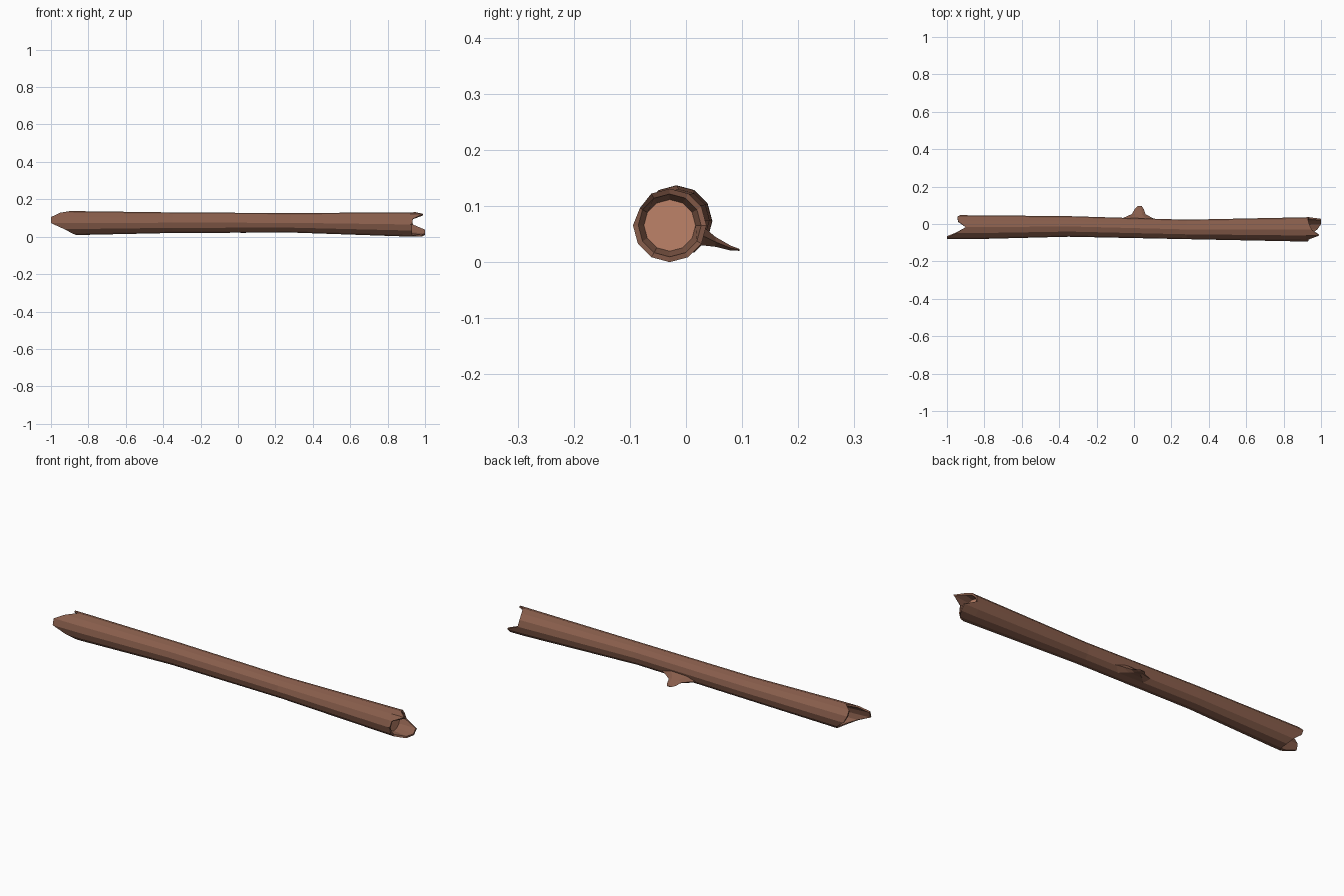
import bpy, bmesh, math

if "Cube" in bpy.data.objects:
    bpy.data.objects.remove(bpy.data.objects["Cube"])


def material(name, rgb):
    m = bpy.data.materials.new(name)
    m.diffuse_color = (*rgb, 1)
    m.use_nodes = True
    m.node_tree.nodes["Principled BSDF"].inputs["Base Color"].default_value = m.diffuse_color
    return m


BARK = material("brown bark", (0.25, 0.112, 0.072))
WOOD = material("pale cut wood", (0.51, 0.225, 0.14))
N = 12


def ring(bm, centre, r, xs, dent=None):
    """Ring of bark vertices round the x axis; xs is one x or one per side."""
    y, z = centre
    out = []
    for k in range(N):
        a = math.tau * k / N
        x = xs[k] if isinstance(xs, list) else xs
        q = r * (0.94 if k == dent else 1)
        out.append(bm.verts.new((x, y + q * math.cos(a), z + q * math.sin(a))))
    return out


def bridge(bm, rings):
    for a, b in zip(rings, rings[1:]):
        n = len(a)
        for k in range(n):
            bm.faces.new((a[k], a[(k + 1) % n], b[(k + 1) % n], b[k]))


def finish(bm, name, mats):
    bmesh.ops.recalc_face_normals(bm, faces=bm.faces)
    me = bpy.data.meshes.new(name)
    bm.to_mesh(me)
    bm.free()
    for m in mats:
        me.materials.append(m)
    ob = bpy.data.objects.new(name, me)
    bpy.context.collection.objects.link(ob)


# Splintered bark lengths at each end, counter-clockwise from +y
left = [-.93, -.945, -.94, -.90, -.95, -1, -1, -.93, -.885, -.865, -.87, -.89]
right = [.935, .93, .935, .95, .99, .935, .93, .93, .93, .98, 1, 1]
LC, RC = (-.017, .073), (-.029, .0655)

# Log: recessed end wood, splintered rim, gently bent trunk
bm = bmesh.new()
rings = [
    ring(bm, LC, .046, -.845),
    ring(bm, LC, .056, left),
    ring(bm, LC, .064, left),
    ring(bm, LC, .0635, -.84),
    ring(bm, (-.013, .075), .055, -.35),
    ring(bm, (-.029, .0745), .052, .28),
    ring(bm, RC, .065, .92, 5),
    ring(bm, RC, .0655, right, 5),
    ring(bm, RC, .056, right),
    ring(bm, RC, .046, .91),
]
bridge(bm, rings)
for end in (rings[0], rings[-1]):
    bm.faces.new(end).material_index = 1
finish(bm, "log_trunk", [BARK, WOOD])

# Broken branch stub flaring out of the back of the log
bm = bmesh.new()
stub = []
for cx, y, z, hx, hz in [(.02, .0, .058, .15, .034), (.02, .034, .045, .075, .018),
                         (.025, .053, .036, .036, .010), (.028, .08, .025, .024, .005),
                         (.03, .095, .022, .012, .002)]:
    stub.append([bm.verts.new((cx + hx * math.cos(math.tau * k / 6), y,
                               z + hz * math.sin(math.tau * k / 6))) for k in range(6)])
bridge(bm, stub)
bm.faces.new(stub[0])
bm.faces.new(stub[-1])
finish(bm, "branch_stub", [BARK])
